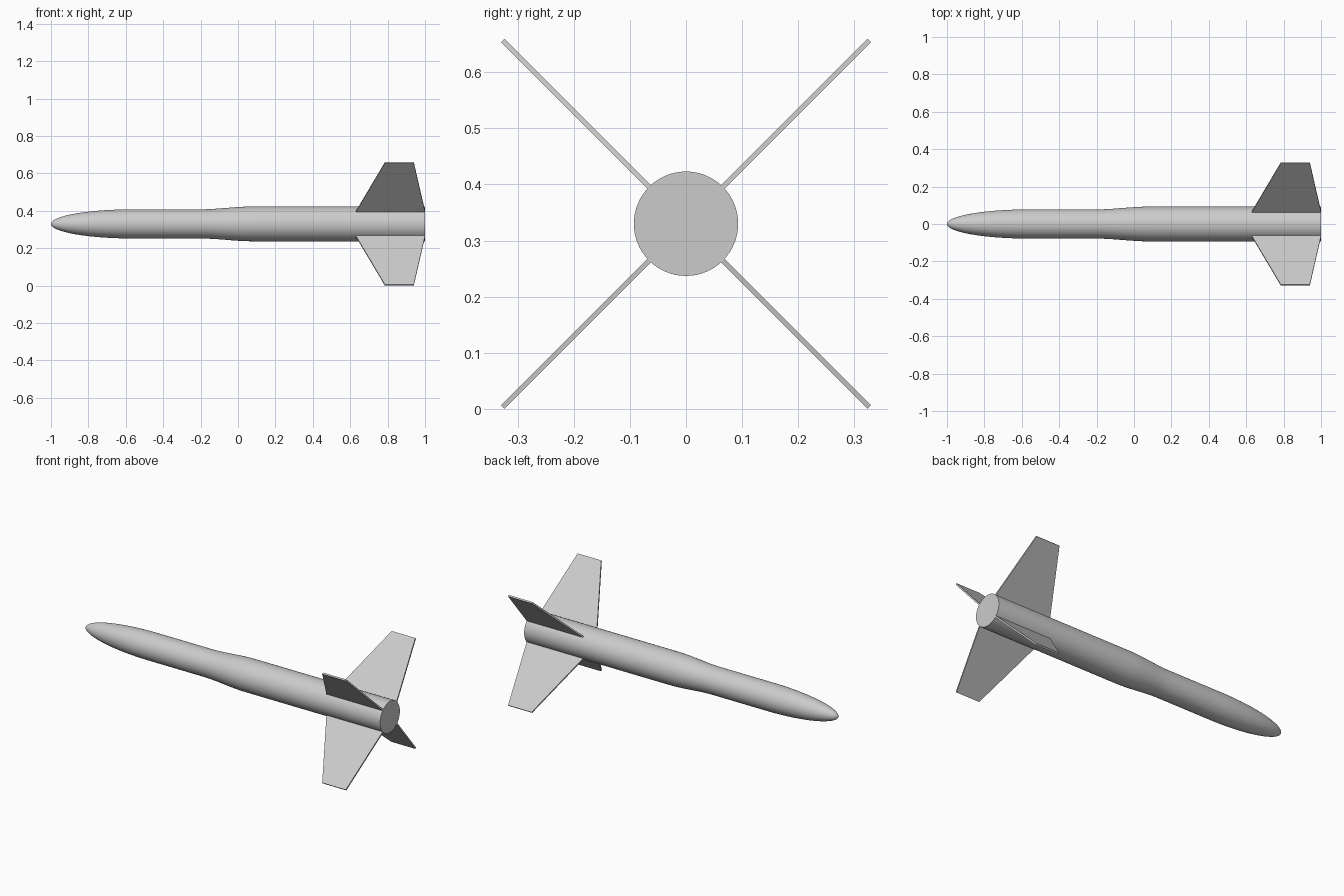
import bpy, bmesh, math
from mathutils import Matrix, Vector

cube = bpy.data.objects.get("Cube")
if cube:
    bpy.data.objects.remove(cube, do_unlink=True)

AXIS_Z = 0.33       # height of the body axis
NOSE_R, BODY_R = 0.078, 0.093
SEGMENTS = 64

grey = bpy.data.materials.new("light grey")
grey.use_nodes = True
grey.diffuse_color = (0.6, 0.6, 0.6, 1)
grey.node_tree.nodes["Principled BSDF"].inputs["Base Color"].default_value = (0.6, 0.6, 0.6, 1)


def add_object(name, bm):
    bmesh.ops.recalc_face_normals(bm, faces=bm.faces)
    mesh = bpy.data.meshes.new(name)
    bm.to_mesh(mesh)
    bm.free()
    mesh.materials.append(grey)
    obj = bpy.data.objects.new(name, mesh)
    bpy.context.collection.objects.link(obj)
    obj.location.z = AXIS_Z
    return obj


# Body profile: elliptical nose, straight forebody, eased shoulder, straight tail
profile = [(-1, 0)]
for i in range(1, 17):
    a = i / 16 * math.pi / 2
    profile.append((-1 + 0.44 * (1 - math.cos(a)), NOSE_R * math.sin(a)))
for i in range(13):
    t = i / 12
    ease = t * t * (3 - 2 * t)
    profile.append((-0.2 + 0.28 * t, NOSE_R + (BODY_R - NOSE_R) * ease))
profile += [(1, BODY_R), (1, 0)]

bm = bmesh.new()
verts = [bm.verts.new((x, 0, r)) for x, r in profile]
edges = [bm.edges.new(pair) for pair in zip(verts, verts[1:])]
bmesh.ops.spin(bm, geom=verts + edges, cent=(0, 0, 0), axis=(1, 0, 0),
               angle=2 * math.pi, steps=SEGMENTS)
bmesh.ops.remove_doubles(bm, verts=bm.verts, dist=0.0001)
body = add_object("body", bm)
bpy.context.view_layer.objects.active = body
body.select_set(True)
bpy.ops.object.shade_smooth_by_angle(angle=math.radians(35))
body.select_set(False)

# Four swept tail fins in a diagonal cross, roots slightly inside the body
FIN_OUTLINE = [(0.63, 0.085), (0.63, 0.093), (0.785, 0.462),
               (0.94, 0.462), (1, 0.093), (1, 0.085)]
FIN_THICK = 0.009
FINS = {"upper_back_fin": -45, "lower_back_fin": -135,
        "lower_front_fin": 135, "upper_front_fin": 45}

for name, angle in FINS.items():
    bm = bmesh.new()
    face = bm.faces.new([bm.verts.new((x, -FIN_THICK / 2, r)) for x, r in FIN_OUTLINE])
    extruded = bmesh.ops.extrude_face_region(bm, geom=[face])["geom"]
    bmesh.ops.translate(bm, vec=Vector((0, FIN_THICK, 0)),
                        verts=[v for v in extruded if isinstance(v, bmesh.types.BMVert)])
    bmesh.ops.rotate(bm, cent=(0, 0, 0), verts=bm.verts,
                     matrix=Matrix.Rotation(math.radians(angle), 3, "X"))
    add_object(name, bm)
